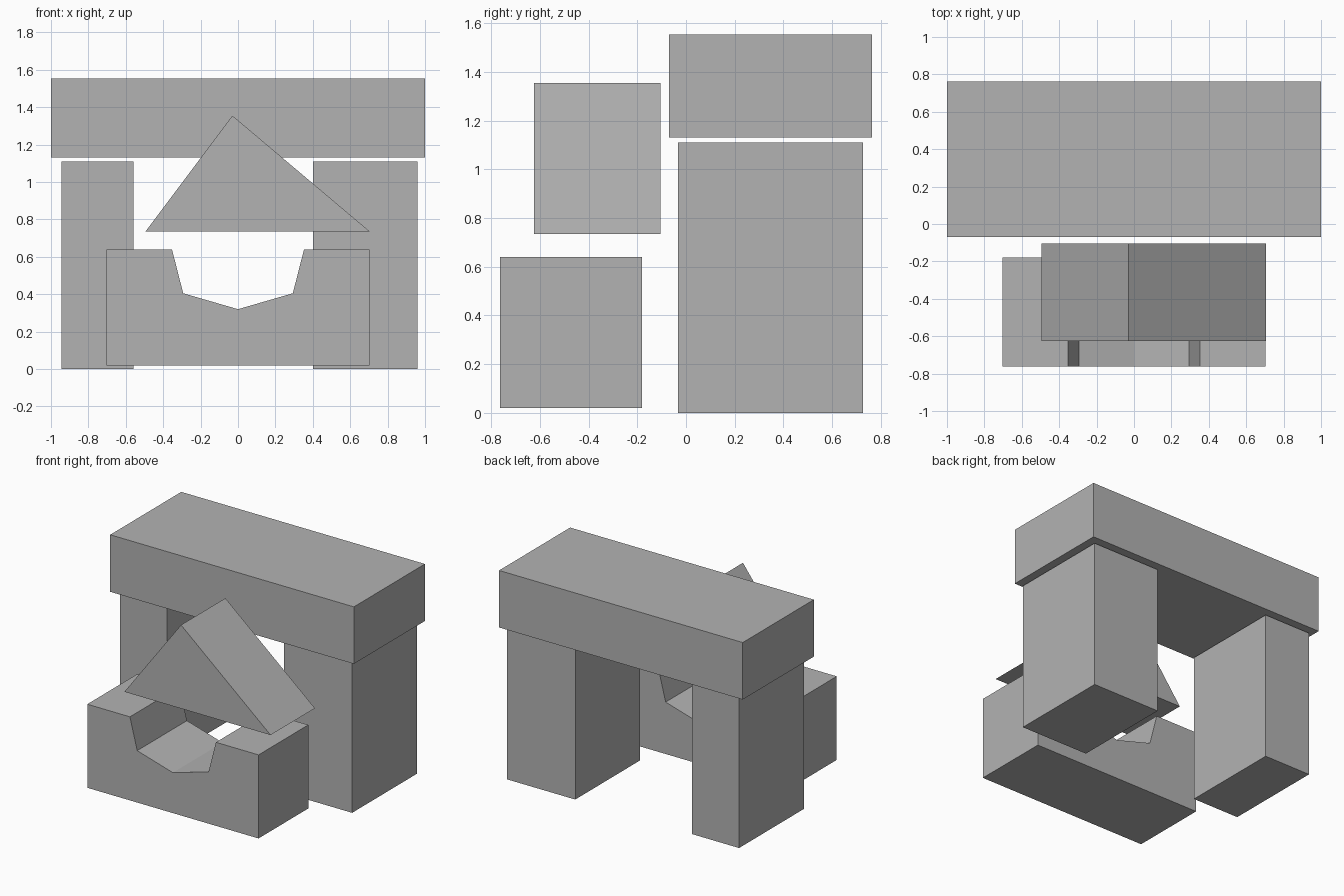
import bpy
import bmesh

default_cube = bpy.data.objects.get("Cube")
if default_cube:
    bpy.data.objects.remove(default_cube, do_unlink=True)

# One plain grey for every block
GREY = (0.45, 0.45, 0.45, 1.0)
grey = bpy.data.materials.new("plain_grey")
grey.use_nodes = True
grey.diffuse_color = GREY
shader = next(n for n in grey.node_tree.nodes if n.type == "BSDF_PRINCIPLED")
shader.inputs["Base Color"].default_value = GREY
shader.inputs["Roughness"].default_value = 0.8


def prism(name, profile, front, back):
    """Extrude an (x, z) outline from y = front to y = back."""
    bm = bmesh.new()
    face = bm.faces.new([bm.verts.new((x, front, z)) for x, z in profile])
    result = bmesh.ops.extrude_face_region(bm, geom=[face])
    moved = [g for g in result["geom"] if isinstance(g, bmesh.types.BMVert)]
    bmesh.ops.translate(bm, verts=moved, vec=(0, back - front, 0))
    bmesh.ops.recalc_face_normals(bm, faces=bm.faces)
    mesh = bpy.data.meshes.new(name)
    bm.to_mesh(mesh)
    bm.free()
    mesh.materials.append(grey)
    obj = bpy.data.objects.new(name, mesh)
    bpy.context.collection.objects.link(obj)
    return obj


def box(name, x0, x1, z0, z1, front, back):
    return prism(name, [(x0, z0), (x1, z0), (x1, z1), (x0, z1)], front, back)


# Two pillars of unequal width carrying a beam with a narrow gap below it
box("right_pillar", -0.945, -0.56, 0.0, 1.11, -0.033, 0.727)
box("left_pillar", 0.40, 0.96, 0.0, 1.11, -0.033, 0.727)
box("top_beam", -1.0, 1.0, 1.13, 1.553, -0.07, 0.763)

# Front block with a mirrored notch in its top
half = [(0.703, 0.02), (0.703, 0.64), (0.353, 0.64), (0.293, 0.405)]
mirrored = [(-x, z) for x, z in reversed(half)]
prism("notched_block", half + [(0.0, 0.32)] + mirrored, -0.763, -0.18)

# Lopsided triangular block floating above the notch
prism("triangle_block", [(-0.495, 0.735), (0.705, 0.735), (-0.03, 1.355)],
      -0.625, -0.105)
